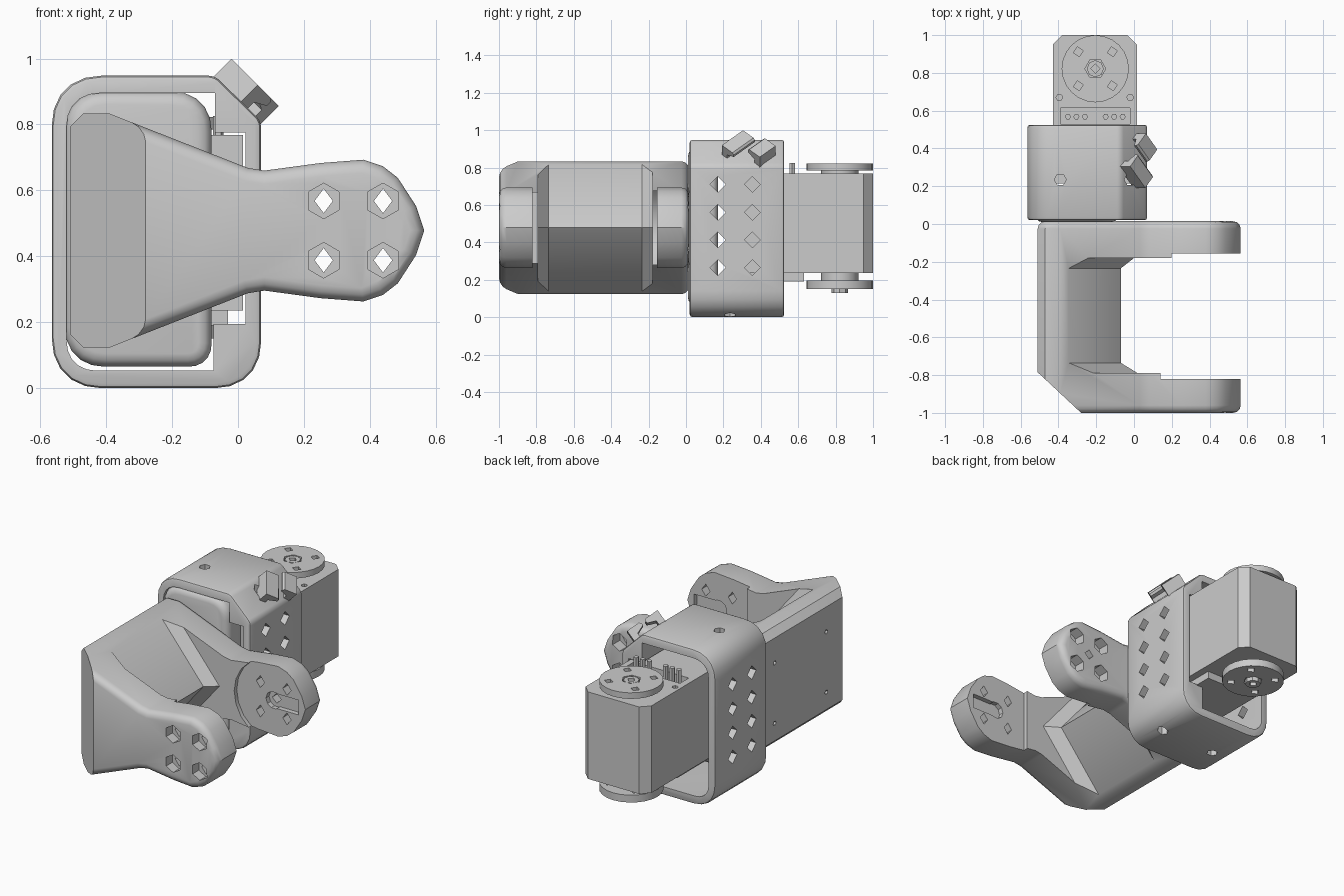
import bpy, bmesh
from math import cos, sin, pi, radians
from mathutils import Vector

if "Cube" in bpy.data.objects:
    bpy.data.objects.remove(bpy.data.objects["Cube"])

AXES = {'x': lambda u, v, t: (t, u, v), 'y': lambda u, v, t: (u, t, v), 'z': lambda u, v, t: (u, v, t)}


def loft(name, sections):
    """Closed solid through equal-length rings of 3D points."""
    bm = bmesh.new()
    rings = [[bm.verts.new(p) for p in s] for s in sections]
    for a, b in zip(rings, rings[1:]):
        for i in range(len(a)):
            j = (i + 1) % len(a)
            bm.faces.new((a[i], a[j], b[j], b[i]))
    bm.faces.new(rings[0])
    bm.faces.new(rings[-1])
    bmesh.ops.recalc_face_normals(bm, faces=bm.faces)
    me = bpy.data.meshes.new(name)
    bm.to_mesh(me)
    bm.free()
    ob = bpy.data.objects.new(name, me)
    bpy.context.collection.objects.link(ob)
    return ob


def prism(name, pts, a, b, axis='y'):
    return loft(name, [[AXES[axis](u, v, t) for u, v in pts] for t in (a, b)])


def ngon(u, v, r, n, phase=0.0, squash=1.0):
    return [(u + r * squash * cos(2 * pi * i / n + phase), v + r * sin(2 * pi * i / n + phase)) for i in range(n)]


def rect(u0, u1, v0, v1):
    return [(u0, v0), (u1, v0), (u1, v1), (u0, v1)]


def rounded(corners, seg=5):
    """Polygon from (u, v, radius) corners."""
    out = []
    for i, (u, v, r) in enumerate(corners):
        p = Vector((u, v))
        if r == 0:
            out.append(p)
            continue
        a = p + (Vector(corners[i - 1][:2]) - p).normalized() * r
        b = p + (Vector(corners[(i + 1) % len(corners)][:2]) - p).normalized() * r
        for k in range(seg + 1):
            t = k / seg
            w = 0.83 * 2 * t * (1 - t)
            out.append((a * (1 - t) ** 2 + p * w + b * t ** 2) / ((1 - t) ** 2 + w + t ** 2))
    return [tuple(p) for p in out]


def apply_mod(ob, mod):
    bpy.context.view_layer.objects.active = ob
    bpy.ops.object.modifier_apply(modifier=mod.name)


def bevel(ob, width, seg=3, angle=55):
    m = ob.modifiers.new('bevel', 'BEVEL')
    m.width, m.segments, m.angle_limit, m.limit_method = width, seg, radians(angle), 'ANGLE'
    apply_mod(ob, m)


def cut(ob, cutter):
    m = ob.modifiers.new('cut', 'BOOLEAN')
    m.operation, m.solver, m.object = 'DIFFERENCE', 'EXACT', cutter
    apply_mod(ob, m)
    bpy.data.objects.remove(cutter)


def smooth(ob, angle=32):
    bpy.ops.object.select_all(action='DESELECT')
    ob.select_set(True)
    bpy.context.view_layer.objects.active = ob
    bpy.ops.object.shade_smooth_by_angle(angle=radians(angle))


MID = 0.478

# U-shaped bracket: arm outline mirrored about its middle height
half = [(0.565, 0), (0.54, 0.075), (0.485, 0.16), (0.44, 0.195), (0.38, 0.215), (0.25, 0.205), (0.08, 0.182),
        (0.03, 0.19), (-0.39, 0.355), (-0.47, 0.355), (-0.51, 0.315)]
outline = [(x, MID + h) for x, h in half] + [(x, MID - h) for x, h in reversed(half[1:])]
bracket = prism('u_bracket', outline, -1.0, 0.015)
bevel(bracket, 0.04)
cut(bracket, prism('corner_cutter', [(-0.51, -0.785), (-0.28, -1.0), (-0.28, -1.2), (-0.9, -1.2), (-0.9, -0.785)],
                   -0.2, 1.2, 'z'))
# space between the arms, leaving the ridge on the back plate
space = [[(x + d, y, z) for x, z in ((-0.37, 0.115), (-0.07, 0.48), (-0.37, 0.845))] +
         [(-0.37 + d, y, 1.2), (0.8, y, 1.2), (0.8, y, -0.2), (-0.37 + d, y, -0.2)]
         for y, d in ((-0.79, 0.09), (-0.735, 0), (-0.235, 0), (-0.18, 0.07))]
cut(bracket, loft('space_cutter', space))
# shallow seats and cable slots on the inner arm faces
cut(bracket, prism('seat_cutter', rect(0.14, 0.7, 0.1, 0.9), -0.82, -0.7))
cut(bracket, prism('seat_cutter', ngon(0.35, MID, 0.25, 20), -0.3, -0.155))
for a, b in ((-0.85, -0.75), (-0.22, -0.125)):
    cut(bracket, prism('slot_cutter', ngon(0.35, MID, 0.052, 10), a, b))
    cut(bracket, prism('slot_cutter', rect(0.35, 0.52, MID - 0.045, MID + 0.045), a, b))
# countersunk screw holes
for x in (0.26, 0.44):
    for z in (MID - 0.09, MID + 0.09):
        cut(bracket, prism('hole_cutter', ngon(x, z, 0.037, 4, 0, 0.75), -1.1, 0.1))
        for a, b in ((-1.1, -0.94), (-0.055, 0.1)):
            cut(bracket, prism('sink_cutter', ngon(x, z, 0.054, 6, pi / 2), a, b))
cut(bracket, prism('centre_cutter', ngon(0.35, MID, 0.03, 4), -0.3, 0.1))
for y in (-0.13, -0.63):
    for z in (0.27, 0.64):
        cut(bracket, prism('pin_cutter', ngon(y, z, 0.014, 6), -0.6, -0.45, 'x'))
smooth(bracket)

# rectangular housing sleeve with clamping corners
sleeve = prism('housing_sleeve', rounded([(-0.565, 0, 0.15), (0.07, 0, 0.14), (0.07, 0.81, 0.02),
                                         (-0.07, 0.948, 0.02), (-0.565, 0.948, 0.15)]), 0.02, 0.525)
bevel(sleeve, 0.015, 2)
cut(sleeve, prism('inside_cutter', rounded([
    (-0.52, 0.053, 0.09), (-0.075, 0.053, 0), (-0.075, 0.195, 0), (0.022, 0.195, 0), (0.022, 0.775, 0),
    (-0.07, 0.775, 0), (-0.07, 0.895, 0), (-0.52, 0.895, 0.1)]), -0.1, 0.7))
for y in (0.17, 0.355):
    for z in (0.265, 0.413, 0.56, 0.71):
        cut(sleeve, prism('diamond_cutter', ngon(y, z, 0.042, 4), -0.8, 0.3, 'x'))
for x in (-0.39, -0.02):
    cut(sleeve, prism('screw_cutter', ngon(x, 0.235, 0.032, 6), -0.1, 1.1, 'z'))
smooth(sleeve)

# rounded plug joining the bracket to the sleeve
plug = prism('joining_plug', rounded([(-0.525, 0.065, 0.12), (-0.08, 0.065, 0.07), (-0.08, 0.9, 0.12),
                                     (-0.525, 0.9, 0.12)]), 0.01, 0.17)
bevel(plug, 0.04)
smooth(plug)

# two opposing cable hooks lying diagonally on the sleeve's sloped corner
u, n, yv = Vector((1, 0, -1)).normalized(), Vector((1, 0, 1)).normalized(), Vector((0, 1, 0))
along, across = (yv - u).normalized(), (yv + u).normalized()
hook = [(-0.045, -0.02), (-0.005, -0.02), (-0.005, 0.025), (0.045, 0.045), (0.045, 0.06), (0.035, 0.07), (-0.045, 0.07)]
for i, (cu, cy, length, side) in enumerate(((-0.01, 0.28, 0.16, 1), (0.03, 0.405, 0.12, -1))):
    c = Vector((0, cy, 0.88)) + u * cu
    loft(f'cable_hook_{i + 1}', [[c + across * a * side + n * h + along * t for a, h in hook]
                                 for t in (-length / 2, length / 2)])

# motor body with a connector well
SX, SY = -0.205, 0.822
motor = prism('motor_body', [(-0.43, 0.215), (0.015, 0.215), (0.015, 0.95), (-0.035, 1.0), (-0.38, 1.0), (-0.43, 0.95)],
              0.235, 0.768, 'z')
cut(motor, prism('well_cutter', rect(-0.39, -0.02, 0.53, 0.615), 0.69, 0.9, 'z'))
for x in (-0.395, -0.02):
    cut(motor, prism('lug_cutter', ngon(x, 0.67, 0.018, 6), 0.72, 0.9, 'z'))
for i, x in enumerate((-0.35, -0.305, -0.26, -0.15, -0.105, -0.06)):
    prism(f'connector_pin_{i + 1}', ngon(x, 0.568, 0.016, 6), 0.68, 0.825, 'z')
prism('motor_base_block', rect(-0.38, -0.03, 0.3, 0.63), 0.19, 0.24, 'z')

# output horn on top, idler disc underneath
for name, lo, hi, neck in (('output_horn', 0.785, 0.822, (0.76, 0.79)), ('idler_disc', 0.15, 0.195, (0.19, 0.24))):
    disc = prism(name, ngon(SX, SY, 0.178, 24), lo, hi, 'z')
    for sx in (-0.09, 0.09):
        for sy in (-0.09, 0.09):
            cut(disc, prism('horn_cutter', ngon(SX + sx, SY + sy, 0.026, 4, 0.2), lo - 0.1, hi + 0.1, 'z'))
    cut(disc, prism('hub_cutter', ngon(SX, SY, 0.055, 6), *((hi - 0.02, 1) if lo > 0.5 else (0, lo + 0.01)), 'z'))
    smooth(disc)
    smooth(prism(name + '_neck', ngon(SX, SY, 0.1, 16), *neck, 'z'))
    a, b = (lo, hi) if lo > 0.5 else (0.128, hi)
    hub = prism(name + '_screw', ngon(SX, SY, 0.045, 8), a + 0.002, b - 0.002, 'z')
    cut(hub, prism('socket_cutter', ngon(SX, SY, 0.024, 4), *((b - 0.03, 1) if lo > 0.5 else (0, a + 0.03)), 'z'))
